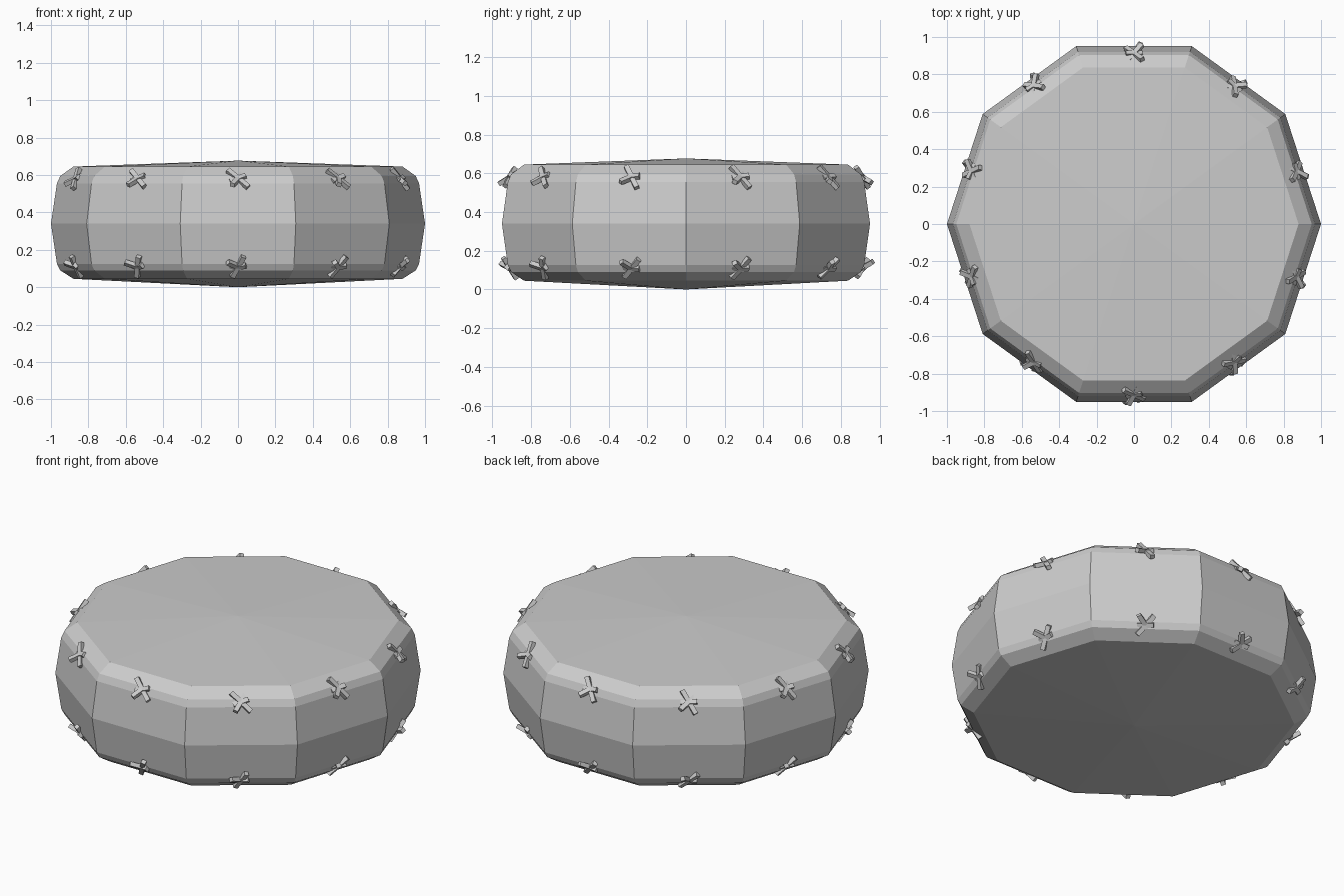
import bpy, bmesh, random
from math import cos, sin, pi, radians
from mathutils import Matrix, Vector

cube = bpy.data.objects.get("Cube")
if cube:
    bpy.data.objects.remove(cube, do_unlink=True)
random.seed(4)

grey = bpy.data.materials.new("plain_grey")
colour = (0.6, 0.6, 0.6, 1)
grey.use_nodes = True
grey.diffuse_color = colour
grey.node_tree.nodes["Principled BSDF"].inputs["Base Color"].default_value = colour

SIDES = 10


def finish(name, bm):
    bmesh.ops.recalc_face_normals(bm, faces=bm.faces)
    mesh = bpy.data.meshes.new(name)
    bm.to_mesh(mesh)
    bm.free()
    mesh.materials.append(grey)
    obj = bpy.data.objects.new(name, mesh)
    bpy.context.collection.objects.link(obj)
    return obj


# Ten-sided cushion: stacked rings closed by shallow cones
profile = [(0.88, 0.045), (0.95, 0.09), (0.968, 0.125), (1.0, 0.34),
           (0.968, 0.555), (0.95, 0.595), (0.88, 0.645)]
bm = bmesh.new()
rings = [[bm.verts.new((r * cos(2 * pi * k / SIDES), r * sin(2 * pi * k / SIDES), z))
          for k in range(SIDES)] for r, z in profile]
bottom, top = bm.verts.new((0, 0, 0)), bm.verts.new((0, 0, 0.677))
for k in range(SIDES):
    n = (k + 1) % SIDES
    for a, b in zip(rings, rings[1:]):
        bm.faces.new((a[k], a[n], b[n], b[k]))
    bm.faces.new((rings[0][n], rings[0][k], bottom))
    bm.faces.new((rings[-1][k], rings[-1][n], top))
finish("cushion", bm)


# Crossed stitches on the upper and lower rims
def stitch_row(name, z, tilt):
    bm = bmesh.new()
    for k in range(SIDES):
        angle = 2 * pi * (k + 0.5) / SIDES
        place = (Matrix.Rotation(angle, 4, "Z") @ Matrix.Translation((0.91, 0, z))
                 @ Matrix.Rotation(-tilt, 4, "Y"))
        spin = random.uniform(-0.25, 0.25)
        # local x points outward, local z runs up the rim
        for turn, lean, length in ((40, 12, 0.15), (-35, -12, 0.14), (-80, 8, 0.09)):
            beam = (place @ Matrix.Rotation(radians(turn) + spin, 4, "X")
                    @ Matrix.Rotation(radians(lean), 4, "Y")
                    @ Matrix.Diagonal((0.024, 0.026, length, 1)))
            made = bmesh.ops.create_cube(bm, size=1, matrix=beam)
    return finish(name, bm)


stitch_row("upper_stitches", 0.58, radians(45))
stitch_row("lower_stitches", 0.11, radians(-45))
